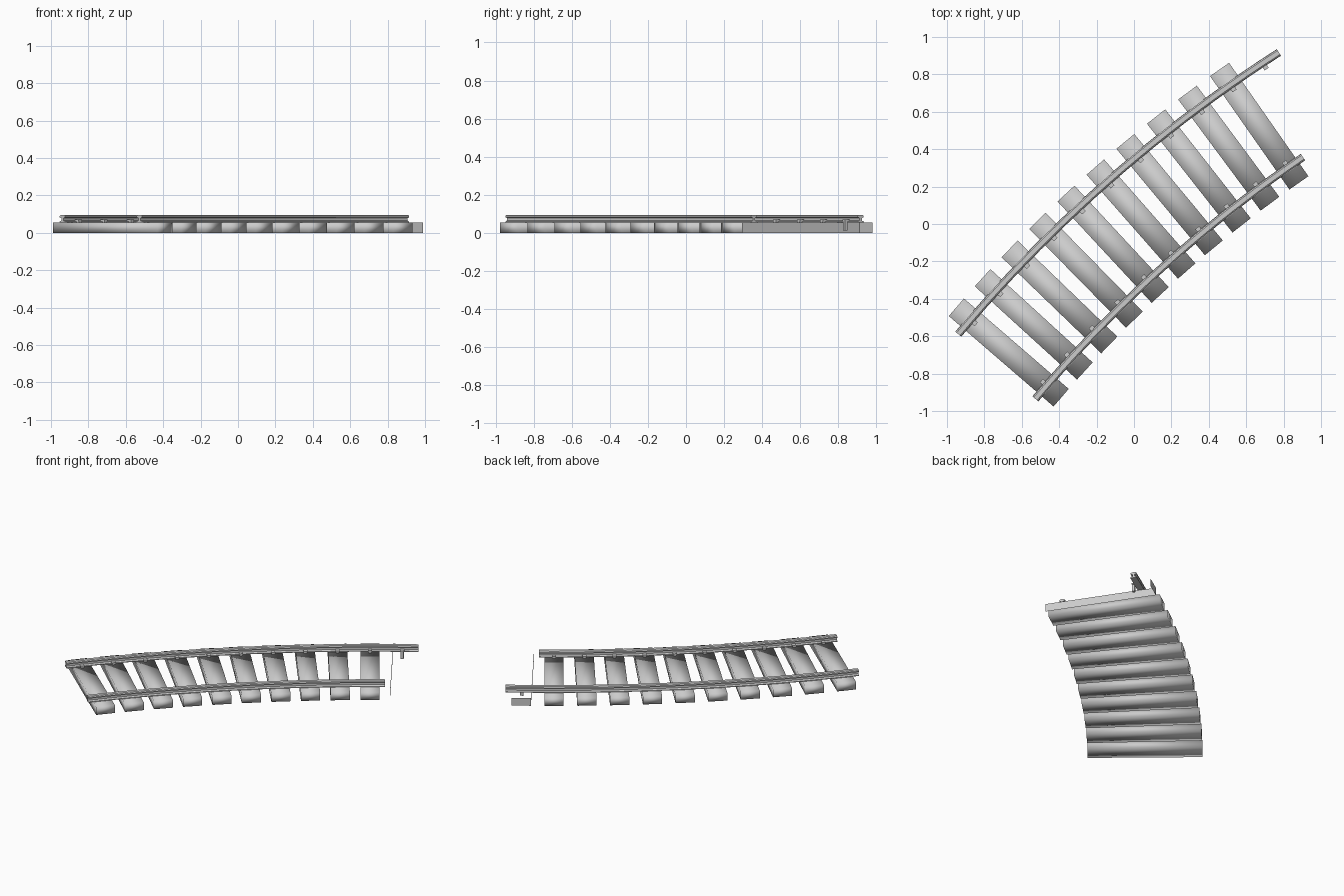
import bpy, bmesh, math
from mathutils import Vector

if "Cube" in bpy.data.objects:
    bpy.data.objects.remove(bpy.data.objects["Cube"])

# Track layout: sleepers step round a large arc
R, STEP, MID = 7.30, 1.578, -47.9
N = 10
HALF_CHORD = R * math.cos(math.radians(STEP * 4.5))
m = math.radians(MID)
CENTRE = Vector((0.0 + HALF_CHORD * math.cos(m), -0.082 + HALF_CHORD * math.sin(m), 0))


def place(i, u, t, z):
    """Point at sleeper index i: u toward the arc centre, t along the track."""
    a = math.radians(MID - (i - 4.5) * STEP)
    r = Vector((math.cos(a), math.sin(a), 0))
    d = Vector((-r.y, r.x, 0))
    return CENTRE - r * (R - u) + d * t + Vector((0, 0, z))


def make(name, bm, smooth=None):
    bmesh.ops.recalc_face_normals(bm, faces=bm.faces[:])
    me = bpy.data.meshes.new(name)
    bm.to_mesh(me)
    bm.free()
    ob = bpy.data.objects.new(name, me)
    bpy.context.collection.objects.link(ob)
    if smooth:
        bpy.ops.object.select_all(action='DESELECT')
        ob.select_set(True)
        bpy.context.view_layer.objects.active = ob
        bpy.ops.object.shade_smooth_by_angle(angle=math.radians(smooth))
    return ob


def box(bm, i, u0, u1, t0, t1, z0, z1):
    v = [bm.verts.new(place(i, u, t, z)) for z in (z0, z1)
         for u, t in ((u0, t0), (u1, t0), (u1, t1), (u0, t1))]
    for f in ((3, 2, 1, 0), (4, 5, 6, 7), (0, 1, 5, 4),
              (1, 2, 6, 5), (2, 3, 7, 6), (3, 0, 4, 7)):
        bm.faces.new([v[k] for k in f])


# Sleepers, softly shaded
L, W, TOP = 0.37, 0.062, 0.055
for i in range(N):
    bm = bmesh.new()
    box(bm, i, -L, L, -W, W, 0, TOP)
    make(f"sleeper_{i + 1}", bm, 180)

# Unfinished last sleeper: only its inner side and outer end exist
bm = bmesh.new()
cols = [[bm.verts.new(place(N, u, t, z)) for z in (0, TOP)]
        for u, t in ((L, -W), (-L, -W), (-L, W))]
for a, b in zip(cols, cols[1:]):
    bm.faces.new((a[0], b[0], b[1], a[1]))
make("partial_end_sleeper", bm)

# Rails: I-shaped section swept round the arc
half = [(0.021, 0.055), (0.021, 0.060), (0.007, 0.065), (0.007, 0.079),
        (0.019, 0.082), (0.019, 0.090), (0.012, 0.095)]
section = half + [(-u, z) for u, z in reversed(half)]


def rail(name, offset, last):
    bm = bmesh.new()
    steps = 2 * (last + 1)
    rings = [[bm.verts.new(place(-0.49 + k * 0.5 * 0.99 * 1.009, offset + u, 0, z))
              for u, z in section] for k in range(steps + 1)]
    n = len(section)
    for a, b in zip(rings, rings[1:]):
        for j in range(n):
            k = (j + 1) % n
            bm.faces.new((a[j], a[k], b[k], b[j]))
    bm.faces.new(rings[0])
    bm.faces.new(rings[-1])
    make(name, bm, 30)


rail("outer_rail", -0.269, N)
rail("inner_rail", 0.269, N - 1)

# Spikes on the inside foot of each rail: shaft plus overhanging head
for name, s, count in (("outer_rail_spikes", -1, N + 1), ("inner_rail_spikes", 1, N)):
    bm = bmesh.new()
    for i in range(count):
        box(bm, i, s * 0.231, s * 0.247, -0.010, 0.010, 0.013, 0.062)
        box(bm, i, s * 0.230, s * 0.257, -0.013, 0.013, 0.061, 0.070)
    make(name, bm)
